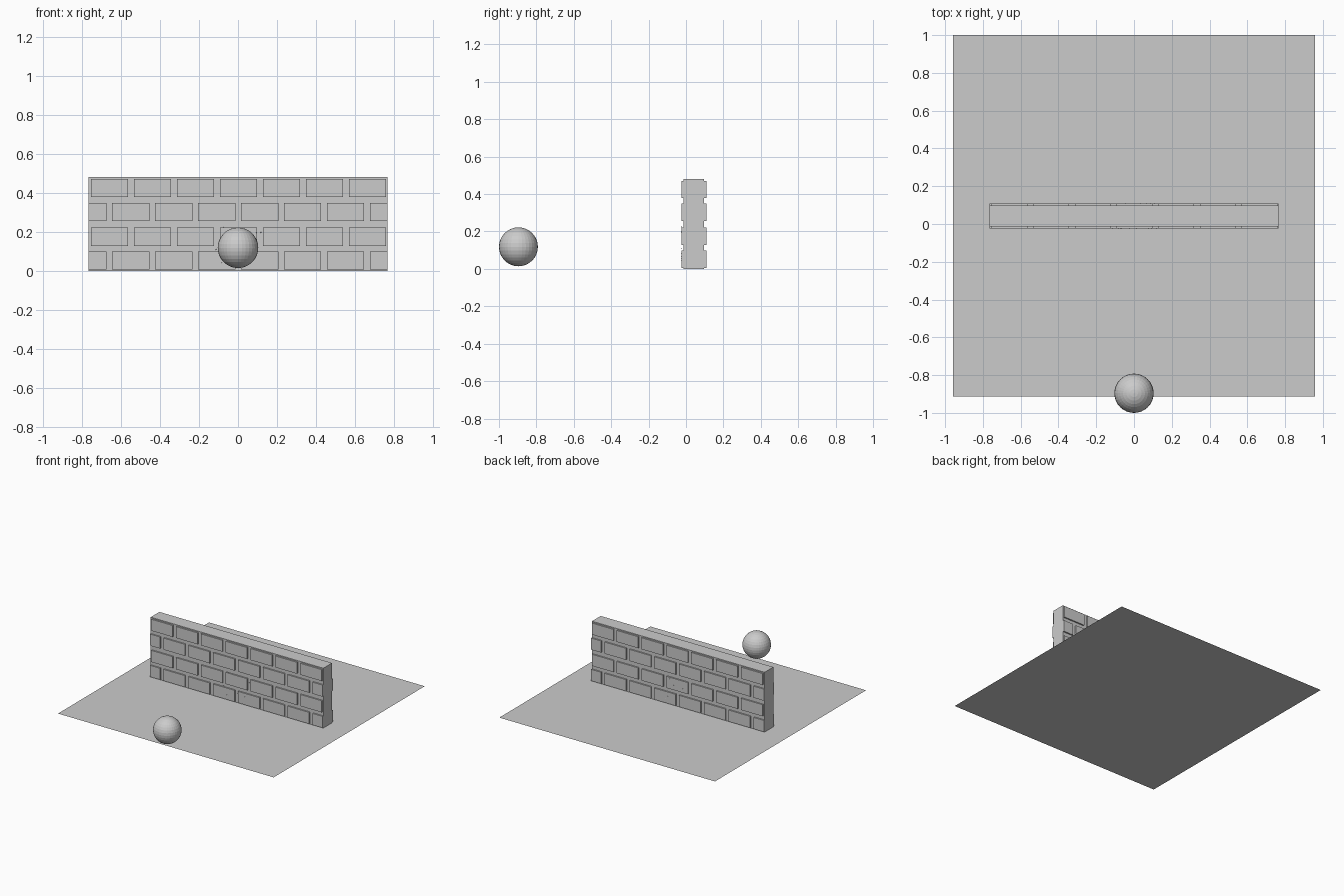
import bpy, bmesh, random
from mathutils import Matrix, Vector

if "Cube" in bpy.data.objects:
    bpy.data.objects.remove(bpy.data.objects["Cube"])

CY = 0.0425            # shared centre line of floor and wall
HALF = 0.766           # half length of the wall
PITCH, GAP = 0.2205, 0.030


def finish(name, bm):
    mesh = bpy.data.meshes.new(name)
    bm.to_mesh(mesh)
    bm.free()
    ob = bpy.data.objects.new(name, mesh)
    bpy.context.collection.objects.link(ob)
    return ob


def add_box(bm, lo, hi):
    lo, hi = Vector(lo), Vector(hi)
    m = Matrix.Translation((lo + hi) / 2) @ Matrix.Diagonal((*(hi - lo), 1))
    bmesh.ops.create_cube(bm, size=1, matrix=m)


# Floor: a single flat quad
bm = bmesh.new()
bmesh.ops.create_grid(bm, x_segments=1, y_segments=1, size=0.957,
                      matrix=Matrix.Translation((0, CY, 0)))
finish("floor", bm)

# Mortar core of the wall
bm = bmesh.new()
add_box(bm, (-HALF, CY - 0.055, 0), (HALF, CY + 0.055, 0.48))
finish("wall_mortar", bm)

# Raised bricks on both faces, courses staggered by half a brick
bm = bmesh.new()
courses = [(0.006, 0.098, -0.866), (0.128, 0.221, -0.754),
           (0.256, 0.349, -0.866), (0.379, 0.471, -0.754)]
for z0, z1, start in courses:
    for i in range(8):
        x0 = max(start + i * PITCH, -HALF)
        x1 = min(start + (i + 1) * PITCH - GAP, HALF)
        if x1 - x0 < 0.02:
            continue
        for side in (-1, 1):
            ya, yb = sorted((CY + side * 0.054, CY + side * 0.066))
            add_box(bm, (x0, ya, z0), (x1, yb, z1))
finish("wall_bricks", bm)

# Tiny chips around the expected impact spot
random.seed(4)
bm = bmesh.new()
for i in range(14):
    side = -1 if i < 9 else 1
    pos = (random.uniform(-0.13, 0.14), CY + side * 0.066, random.uniform(0.02, 0.24))
    bmesh.ops.create_icosphere(bm, subdivisions=1, radius=0.0025,
                               matrix=Matrix.Translation(pos))
finish("wall_chips", bm)

# Ball
bm = bmesh.new()
bmesh.ops.create_uvsphere(bm, u_segments=32, v_segments=16, radius=0.104,
                          matrix=Matrix.Translation((0, -0.896, 0.118)))
finish("ball", bm)
